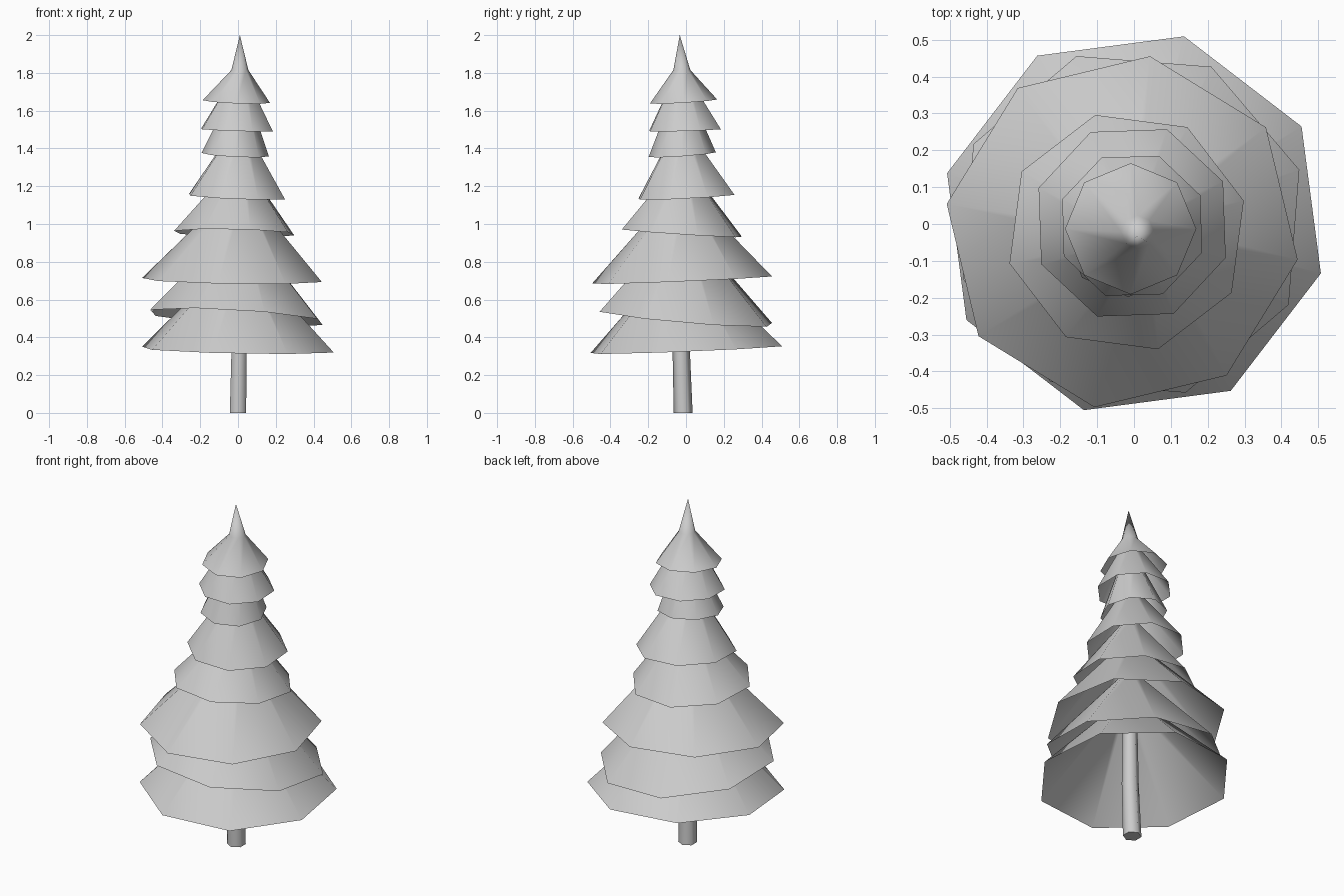
import bpy, bmesh
from math import cos, sin, radians

if "Cube" in bpy.data.objects:
    bpy.data.objects.remove(bpy.data.objects["Cube"])


def loft(name, rings, cap_bottom=False, apex=None):
    """Skin rings of equal side count, optionally closing in a point."""
    bm = bmesh.new()
    loops = [[bm.verts.new(p) for p in r] for r in rings]
    n = len(loops[0])
    for lo, hi in zip(loops, loops[1:]):
        for i in range(n):
            j = (i + 1) % n
            bm.faces.new((lo[i], lo[j], hi[j], hi[i]))
    if apex:
        tip = bm.verts.new(apex)
        for i in range(n):
            bm.faces.new((loops[-1][i], loops[-1][(i + 1) % n], tip))
    if cap_bottom:
        bm.faces.new(loops[0][::-1])
    me = bpy.data.meshes.new(name)
    bm.to_mesh(me)
    bm.free()
    for p in me.polygons:
        p.use_smooth = len(p.vertices) <= 4
    ob = bpy.data.objects.new(name, me)
    bpy.context.collection.objects.link(ob)
    return ob


def ring(n, cx, cy, z, r, start, a=0.0, b=0.0):
    """Regular polygon whose plane tilts by slopes a (x) and b (y)."""
    pts = []
    for i in range(n):
        t = radians(start + 360 * i / n)
        x, y = cx + r * cos(t), cy + r * sin(t)
        pts.append((x, y, z + a * x + b * y))
    return pts


# trunk: slim six-sided, leaning slightly
loft("trunk", [ring(6, 0, -0.015, 0, 0.05, 30),
               ring(6, 0.005, -0.025, 0.32, 0.046, 30),
               ring(6, 0.008, -0.025, 1.75, 0.02, 30)], cap_bottom=True)

# branch tiers: centre x, y, rim height, radius, start angle, tilt x, tilt y, top height
TIERS = [
    (0.000, 0.002, 0.335, 0.525, 30, -0.02, 0.04, 0.82),
    (-0.008, -0.001, 0.505, 0.480, 18, -0.061, -0.085, 0.98),
    (-0.032, -0.021, 0.704, 0.482, 36, -0.016, 0.042, 1.17),
    (-0.020, -0.022, 0.950, 0.329, 15, -0.022, -0.065, 1.30),
    (-0.005, 0.003, 1.145, 0.271, 24.5, -0.04, 0.05, 1.49),
    (-0.015, -0.020, 1.368, 0.178, 0, -0.05, 0.07, 1.69),
    (-0.005, -0.005, 1.498, 0.203, 24, -0.03, 0.03, 1.77),
]
for k, (cx, cy, z, r, s, a, b, zt) in enumerate(TIERS):
    loft(f"branch_tier_{k + 1}", [ring(8, cx, cy, z, r, s, a, b),
                                  ring(8, 0.008, -0.024, zt, 0.045, s)])

# top tier with its narrow spire
loft("top_tier", [ring(8, -0.009, -0.013, 1.649, 0.178, 0, -0.04, 0.06),
                  ring(8, 0.01, -0.022, 1.815, 0.045, 0)],
     apex=(0.01, -0.033, 2.0))
